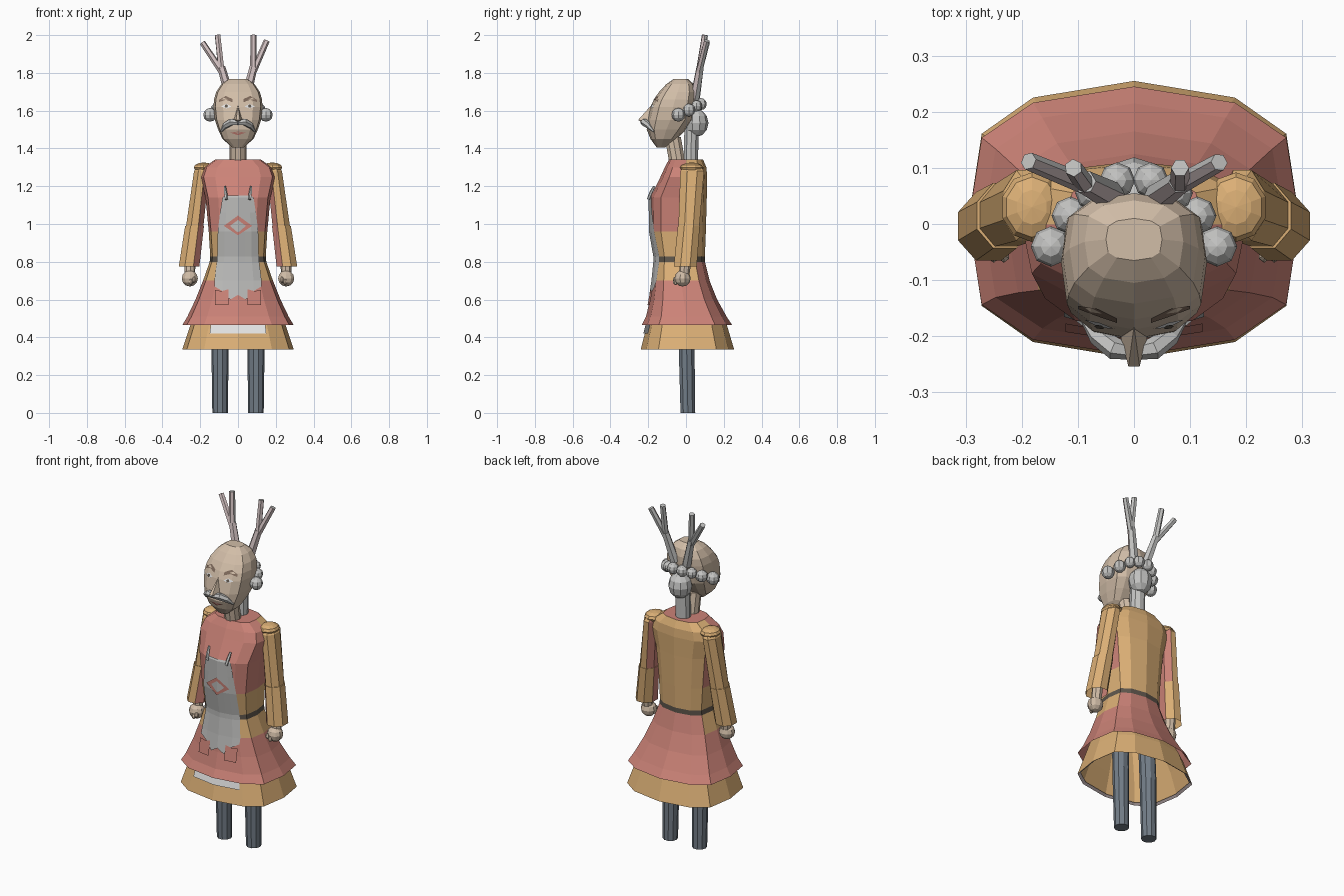
import bpy, bmesh, math
from mathutils import Vector

if "Cube" in bpy.data.objects:
    bpy.data.objects.remove(bpy.data.objects["Cube"])

COLORS = {
    "coat_red": (0.60, 0.225, 0.185), "gold": (0.71, 0.43, 0.18),
    "skin": (0.64, 0.51, 0.39), "light_grey": (0.55, 0.55, 0.54),
    "white": (0.78, 0.78, 0.78), "slate": (0.17, 0.205, 0.245),
    "dark": (0.11, 0.09, 0.07), "brown": (0.22, 0.15, 0.11),
    "pink_grey": (0.64, 0.53, 0.53), "apron_grey": (0.50, 0.50, 0.49),
}
MATS = {}
for key, c in COLORS.items():
    MATS[key] = bpy.data.materials.new(key)
    MATS[key].diffuse_color = (*c, 1)


def finish(name, bm, mats, rule=None):
    bmesh.ops.recalc_face_normals(bm, faces=bm.faces)
    if rule:
        for f in bm.faces:
            f.material_index = mats.index(rule(f.calc_center_median(), f.normal))
    me = bpy.data.meshes.new(name)
    bm.to_mesh(me)
    bm.free()
    for m in mats:
        me.materials.append(MATS[m])
    ob = bpy.data.objects.new(name, me)
    bpy.context.collection.objects.link(ob)
    return ob


# Twelve-sided body section, and a plain round one
HALF = [(0, -1), (.61, -.88), (.92, -.62), (1, 0), (.92, .62), (.61, .88), (0, 1)]
BODY = HALF + [(-x, y) for x, y in HALF[5:0:-1]]


def ngon(n):
    return [(math.sin(2 * math.pi * (i + .5) / n), -math.cos(2 * math.pi * (i + .5) / n)) for i in range(n)]


def loft(name, rings, mats, shape=BODY, rule=None, caps=(False, True)):
    """rings: (z, centre x, centre y, radius x, radius y)"""
    bm = bmesh.new()
    rows = [[bm.verts.new((cx + u * rx, cy + v * ry, z)) for u, v in shape]
            for z, cx, cy, rx, ry in rings]
    n = len(shape)
    for a, b in zip(rows, rows[1:]):
        for i in range(n):
            bm.faces.new((a[i], a[(i + 1) % n], b[(i + 1) % n], b[i]))
    if caps[0]:
        bm.faces.new(rows[0])
    if caps[1]:
        bm.faces.new(rows[-1])
    return finish(name, bm, mats, rule)


def rings_of(profile):
    """(z, half width, front y, back y) to loft rings"""
    return [(z, 0, (f + b) / 2, w, (b - f) / 2) for z, w, f, b in profile]


def front_y(rings, x, z):
    """y of the front surface of a body loft"""
    for a, b in zip(rings, rings[1:]):
        if a[0] <= z <= b[0]:
            t = (z - a[0]) / (b[0] - a[0])
            _, _, cy, rx, ry = [p + (q - p) * t for p, q in zip(a, b)]
            u = min(abs(x) / rx, 1)
            for (u0, v0), (u1, v1) in zip(HALF[:3], HALF[1:4]):
                if u <= u1:
                    return cy + ry * (v0 + (v1 - v0) * (u - u0) / (u1 - u0))
    return 0


def plate(name, rings, outline, mat, lift=.005):
    """Thin patch laid on the front of a loft"""
    bm = bmesh.new()
    bm.faces.new([bm.verts.new((x, front_y(rings, x, z) - lift, z)) for x, z in outline])
    return finish(name, bm, [mat])


def ball(name, centre, scale, mat, seg=10):
    bm = bmesh.new()
    bmesh.ops.create_uvsphere(bm, u_segments=seg, v_segments=6, radius=1)
    for v in bm.verts:
        v.co = Vector(centre) + Vector([a * b for a, b in zip(v.co, scale)])
    return finish(name, bm, [mat])


def tube(name, pts, radii, mats, n=6, rule=None):
    bm = bmesh.new()
    pts = [Vector(p) for p in pts]
    rows = []
    for i, p in enumerate(pts):
        d = pts[min(i + 1, len(pts) - 1)] - pts[max(i - 1, 0)]
        q = d.to_track_quat('Z', 'Y')
        rows.append([bm.verts.new(p + q @ Vector((u * radii[i], v * radii[i], 0))) for u, v in ngon(n)])
    for a, b in zip(rows, rows[1:]):
        for i in range(n):
            bm.faces.new((a[i], a[(i + 1) % n], b[(i + 1) % n], b[i]))
    bm.faces.new(rows[0])
    bm.faces.new(rows[-1])
    return finish(name, bm, mats, rule)


# Coat: flared red skirt, belt, gold waist and back, red chest
coat = rings_of([(.465, .295, -.235, .245), (.51, .268, -.212, .215), (.60, .225, -.19, .165),
                 (.70, .185, -.175, .125), (.80, .15, -.165, .10), (.828, .147, -.165, .10),
                 (.96, .155, -.188, .105), (1.14, .172, -.19, .11), (1.25, .198, -.135, .112),
                 (1.30, .18, -.112, .108), (1.342, .12, -.09, .09)])


def coat_rule(c, n):
    if c.z < .70 or (c.z < .80 and c.y > .06):
        return "coat_red"
    if .80 < c.z < .828:
        return "dark"
    return "coat_red" if c.z > .96 and c.y < .03 else "gold"


loft("coat", coat, ["coat_red", "gold", "dark"], rule=coat_rule)

# Gold underskirt with a folded hem
under = rings_of([(.335, .295, -.24, .255), (.47, .25, -.205, .215), (.66, .18, -.165, .12)])
loft("underskirt", under, ["gold"])
loft("hem_lining", [under[0], (.345, 0, .0075, .28, .233)], ["pink_grey"], caps=(False, False))
plate("petticoat_band", under, [(-.15, .42), (0, .42), (.15, .42), (.145, .465), (0, .465), (-.145, .465)],
      "white", .008)

# Apron: gridded sheet on the coat front with a ragged bottom
bm = bmesh.new()
cols = [-1, -.66, -.33, 0, .33, .66, 1]
ragged = [.67, .645, .60, .625, .60, .645, .67]
rows = []
for z, w in [(1.15, .07), (1.14, .082), (1.06, .095), (.96, .107), (.828, .11), (.80, .112), (.70, .125), (0, .125)]:
    rows.append([bm.verts.new((c * w, front_y(coat, c * w, z or r) - .008, z or r)) for c, r in zip(cols, ragged)])
for a, b in zip(rows, rows[1:]):
    for i in range(6):
        bm.faces.new((a[i], a[i + 1], b[i + 1], b[i]))
finish("apron", bm, ["apron_grey"])
plate("apron_diamond", coat, [(-.075, .99), (0, .94), (.075, .99), (0, 1.045)], "coat_red", .014)

# Head: faceted egg with a pointed chin
head = rings_of([(1.405, .03, -.155, -.11), (1.45, .082, -.188, -.05), (1.50, .105, -.208, .0),
                 (1.55, .122, -.205, .04), (1.62, .13, -.188, .052), (1.66, .127, -.17, .055),
                 (1.70, .115, -.142, .055), (1.74, .088, -.105, .042), (1.768, .05, -.065, .01)])
loft("head", head, ["skin"], caps=(True, True))
loft("neck", [(1.32, 0, -.045, .045, .045), (1.46, 0, -.07, .045, .045)], ["skin"], ngon(10))
loft("hair_column", [(1.32, 0, .025, .042, .04), (1.52, 0, .03, .042, .04)], ["light_grey"], ngon(10))
ball("hair_bun", (0, .053, 1.535), (.066, .066, .074), "light_grey")

# Nose
bm = bmesh.new()
p = [bm.verts.new(v) for v in [(0, -.183, 1.63), (-.024, -.2, 1.545), (.024, -.2, 1.545),
                               (-.01, -.254, 1.55), (.01, -.254, 1.55), (0, -.215, 1.53)]]
for f in [(0, 1, 3), (0, 3, 4), (0, 4, 2), (1, 5, 3), (3, 5, 4), (4, 5, 2)]:
    bm.faces.new([p[i] for i in f])
finish("nose", bm, ["skin"])
plate("mouth", head, [(-.04, 1.483), (0, 1.47), (.04, 1.483), (0, 1.49)], "coat_red")

for side, s in (("left", -1), ("right", 1)):
    # Face details
    tube(side + "_moustache", [(0, -.228, 1.537), (s * .035, -.222, 1.54), (s * .065, -.2, 1.522),
                               (s * .09, -.172, 1.49)], [.014, .02, .017, .005], ["light_grey"])
    plate(side + "_eyebrow", head, [(s * .03, 1.645), (s * .065, 1.658), (s * .1, 1.645), (s * .1, 1.658),
                                    (s * .065, 1.678), (s * .03, 1.662)], "brown")
    plate(side + "_eye", head, [(s * .035, 1.622), (s * .06, 1.612), (s * .09, 1.622), (s * .062, 1.636)],
          "white", .006)
    plate(side + "_pupil", head, [(s * .062 + .009 * u, 1.624 + .009 * v) for u, v in ngon(6)], "dark", .009)

    # Hair curls wrapped round the head
    for i, (x, y, z, r) in enumerate([(.148, -.04, 1.578, .036), (.113, .015, 1.603, .034),
                                      (.075, .055, 1.625, .03), (.03, .078, 1.635, .032)]):
        ball(f"{side}_curl_{i}", (s * x, y, z), (r, r, r), "light_grey", 8)

    # Sleeves: gold outside, red towards the body
    def sleeve_rule(c, n, s=s):
        return "coat_red" if n.x * s < -.75 else "gold"
    loft(side + "_upper_sleeve", [(.98, s * .23, .015, .05, .06), (1.28, s * .193, .033, .043, .068),
                                  (1.305, s * .185, .033, .03, .05)],
         ["gold", "coat_red"], ngon(8), sleeve_rule)
    loft(side + "_lower_sleeve", [(.775, s * .259, -.004, .059, .066), (.99, s * .23, .015, .054, .063)],
         ["gold", "coat_red"], ngon(8), sleeve_rule)
    ball(side + "_epaulette", (s * .182, .03, 1.298), (.055, .062, .028), "gold")

    # Hand with wrist and curled fingers
    ball(side + "_hand", (s * .255, -.018, .712), (.045, .043, .043), "skin")
    tube(side + "_wrist", [(s * .256, -.01, .73), (s * .253, 0, .82)], [.028, .03], ["skin"], 8)
    for i in range(2):
        ball(f"{side}_finger_{i}", (s * (.232 + .018 * i), -.055, .705 - .012 * i), (.011, .014, .016), "skin", 6)

    # Leg
    loft(side + "_leg", [(0, s * .095, .01, .041, .041), (.36, s * .095, .003, .046, .044),
                         (.64, s * .09, -.005, .046, .044)], ["slate"], ngon(10), caps=(True, True))

    # Apron strap and pocket
    tube(side + "_strap", [(s * .062, -.2, 1.13), (s * .066, -.186, 1.165), (s * .07, -.168, 1.2)],
         [.008, .009, .006], ["light_grey"], 5)
    plate(side + "_pocket", coat, [(s * .05, .57), (s * .122, .57), (s * .122, .65), (s * .085, .645),
                                   (s * .05, .655)], "coat_red", .014)


# Forked antlers, pinkish on the front
def antler_rule(c, n):
    return "pink_grey" if n.y < -.2 else "light_grey"


for side, base, fork, tips in [
        ("left", (-.04, .05, 1.66), (-.088, .075, 1.83), [(-.188, .112, 1.96), (-.108, .10, 2.0)]),
        ("right", (.04, .045, 1.66), (.082, .075, 1.83), [(.152, .11, 1.97), (.082, .10, 2.0)])]:
    tube(side + "_antler_beam", [base, fork], [.026, .021], ["pink_grey", "light_grey"], 6, antler_rule)
    for i, tip in enumerate(tips):
        start = Vector(fork) - Vector((0, .004, .02))
        tube(f"{side}_antler_tine_{i}", [start, tip], [.018, .016], ["pink_grey", "light_grey"], 6, antler_rule)

for m in bpy.data.materials:
    if m.users and not m.is_grease_pencil:
        m.use_nodes = True
        m.node_tree.nodes["Principled BSDF"].inputs["Base Color"].default_value = m.diffuse_color
